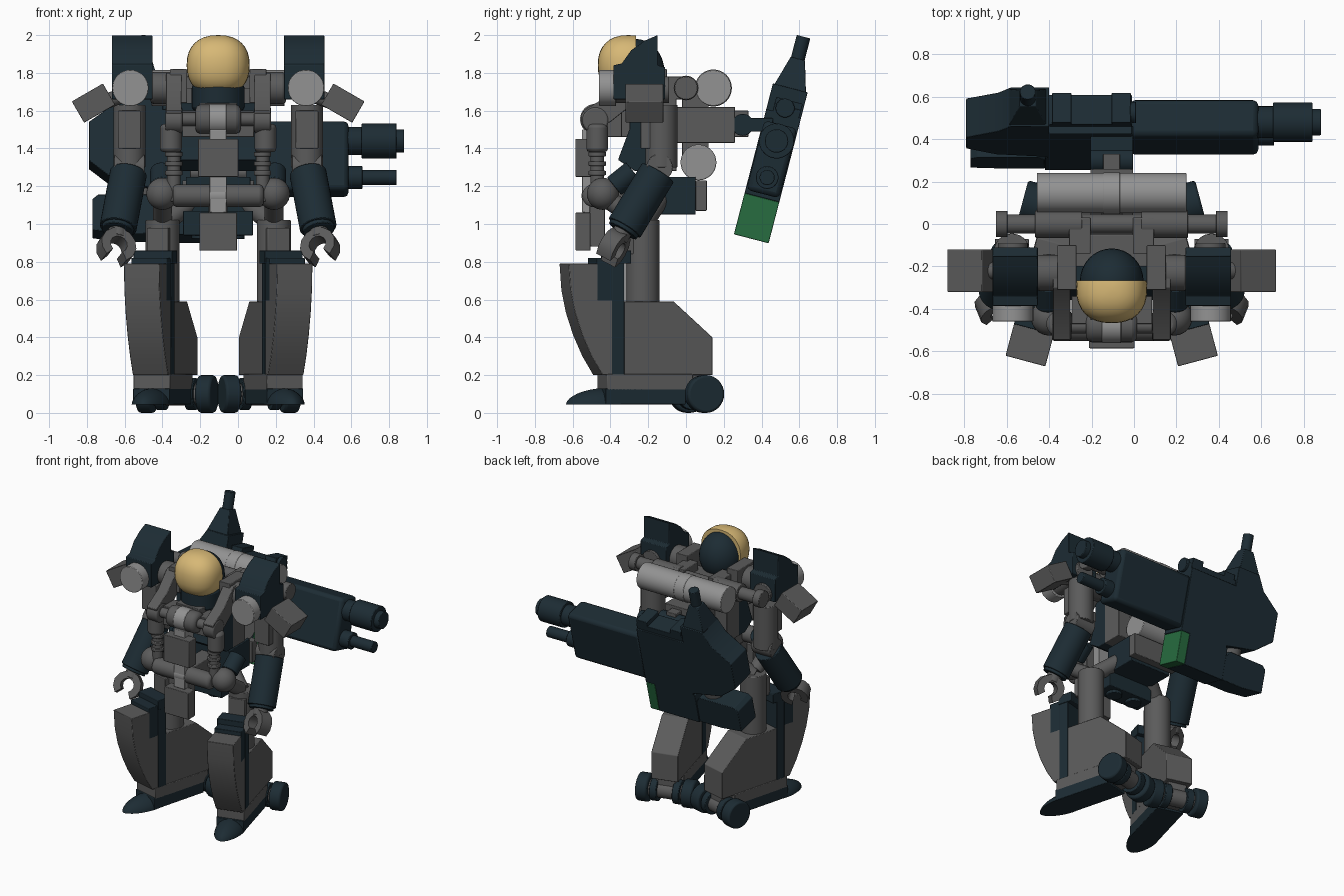
import bpy, bmesh
from math import radians, sin, cos
from mathutils import Matrix, Vector

CX = -0.105                      # symmetry line of the body
I = Matrix.Identity(4)
T = Matrix.Translation


def R(deg, axis):
    return Matrix.Rotation(radians(deg), 4, axis)


def material(name, rgb):
    m = bpy.data.materials.new(name)
    m.diffuse_color = (*rgb, 1)
    return m


NAVY = material("navy", (0.012, 0.025, 0.034))
GOLD = material("gold", (0.68, 0.48, 0.18))
GREEN = material("green", (0.02, 0.15, 0.05))
GREY = material("dark_grey", (0.105, 0.105, 0.105))
LIGHT = material("light_grey", (0.29, 0.29, 0.29))


def finish(name, bm, m, mat, bevel=0):
    bmesh.ops.recalc_face_normals(bm, faces=bm.faces)
    me = bpy.data.meshes.new(name)
    bm.to_mesh(me)
    bm.free()
    me.shade_smooth()
    me.set_sharp_from_angle(angle=radians(32))
    ob = bpy.data.objects.new(name, me)
    bpy.context.collection.objects.link(ob)
    ob.matrix_world = m
    me.materials.append(mat or GREY)
    if bevel:
        b = ob.modifiers.new("bevel", 'BEVEL')
        b.width, b.segments, b.limit_method = bevel, 2, 'ANGLE'
    return ob


def box(name, lo, hi, mat=None, m=I, bevel=0.004):
    lo, hi = Vector(lo), Vector(hi)
    bm = bmesh.new()
    bmesh.ops.create_cube(bm, size=1, matrix=T((lo + hi) / 2) @ Matrix.Diagonal((*(hi - lo), 1)))
    return finish(name, bm, m, mat, bevel)


def cyl(name, a, b, r, mat=None, m=I, r2=None, bevel=0.004, seg=32):
    a, b = Vector(a), Vector(b)
    d = b - a
    bm = bmesh.new()
    bmesh.ops.create_cone(bm, cap_ends=True, segments=seg, radius1=r, radius2=r if r2 is None else r2,
                          depth=d.length, matrix=T((a + b) / 2) @ d.to_track_quat('Z', 'Y').to_matrix().to_4x4())
    return finish(name, bm, m, mat, bevel)


def prism(name, pts, d0, d1, mat=None, m=I, bevel=0.004):
    # profile in local x-z, extruded along y
    bm = bmesh.new()
    f = bm.faces.new([bm.verts.new((a, d0, b)) for a, b in pts])
    g = bmesh.ops.extrude_face_region(bm, geom=[f])['geom']
    bmesh.ops.translate(bm, vec=(0, d1 - d0, 0), verts=[v for v in g if isinstance(v, bmesh.types.BMVert)])
    return finish(name, bm, m, mat, bevel)


def ball(name, c, r, mat=None, m=I, power=1.0, cut=None):
    # ellipsoid, optionally squared off and cut by a plane (point, normal of the removed side)
    bm = bmesh.new()
    bmesh.ops.create_uvsphere(bm, u_segments=32, v_segments=16, radius=1)
    for v in bm.verts:
        v.co = [c[i] + r[i] * abs(v.co[i]) ** power * (1 if v.co[i] > 0 else -1) for i in range(3)]
    if cut:
        bmesh.ops.bisect_plane(bm, geom=bm.verts[:] + bm.edges[:] + bm.faces[:],
                               plane_co=cut[0], plane_no=cut[1], clear_outer=True)
        bmesh.ops.holes_fill(bm, edges=[e for e in bm.edges if e.is_boundary])
    return finish(name, bm, m, mat)


B = T((CX, 0, 0))                # body frame
SIDE = R(90, 'Z')                # turns prism profiles into y-z profiles

# Head
ball("helmet_shell", (0, -0.27, 1.81), (0.15, 0.155, 0.17), NAVY, B)
ball("visor", (0, -0.305, 1.84), (0.167, 0.162, 0.16), GOLD, B, 0.86, ((0, -0.265, 0), (0, 1, 0)))
cyl("neck", (0, -0.29, 1.6), (0, -0.29, 1.74), 0.14, NAVY, B, bevel=0.02)

# Torso core and chest
box("torso_back", (-0.2, -0.2, 1.28), (0.2, -0.05, 1.72), None, B)
prism("torso_core", [(-0.36, 1.34), (-0.27, 1.28), (-0.19, 1.28), (-0.19, 1.64), (-0.3, 1.64), (-0.3, 1.5)],
      -0.2, 0.2, NAVY, B @ SIDE)
cyl("chest_drum", (-0.12, -0.48, 1.555), (0.12, -0.48, 1.555), 0.077, None, B, bevel=0.025)
cyl("chest_drum_band", (-0.045, -0.48, 1.555), (0.045, -0.48, 1.555), 0.081, LIGHT, B)
box("chest_block", (-0.19, -0.47, 1.46), (0.19, -0.34, 1.6), None, B)
box("chest_support", (-0.1, -0.45, 1.46), (0.1, -0.2, 1.64), None, B)
box("chest_plate", (-0.107, -0.585, 1.25), (0.107, -0.5, 1.45), None, B)
box("chest_post", (-0.045, -0.55, 1.06), (0.045, -0.44, 1.5), LIGHT, B)
box("groin_plate", (-0.1, -0.585, 0.86), (0.1, -0.505, 1.06), None, B)
box("groin_mount", (-0.05, -0.51, 0.88), (0.05, -0.43, 1.1), None, B)

# Waist
cyl("waist_bar", (-0.24, -0.49, 1.15), (0.24, -0.49, 1.15), 0.06, None, B, bevel=0.02)
cyl("waist_bar_band", (-0.045, -0.49, 1.15), (0.045, -0.49, 1.15), 0.063, LIGHT, B)
box("hip_block", (-0.17, -0.2, 1.05), (0.17, 0.05, 1.25), NAVY, B)
box("hip_rear_plate", (-0.19, 0.05, 1.07), (0.19, 0.11, 1.23), None, B)
box("waist_link", (-0.06, -0.46, 1.1), (0.06, -0.18, 1.2), None, B)
box("pelvis_block", (-0.185, -0.31, 0.94), (0.185, -0.16, 1.07), NAVY, B)
for x in (-0.085, 0.085):
    cyl("hip_underside_socket", (x, -0.235, 0.92), (x, -0.235, 0.95), 0.055, NAVY, B)

# Back pack
cyl("upper_tank", (-0.352, 0.145, 1.72), (0.352, 0.145, 1.72), 0.095, LIGHT, B)
cyl("upper_tank_band", (-0.04, 0.145, 1.72), (0.04, 0.145, 1.72), 0.098, LIGHT, B)
cyl("lower_tank", (-0.15, 0.066, 1.326), (0.15, 0.066, 1.326), 0.095, LIGHT, B)
box("pack_block", (-0.1, -0.06, 1.43), (0.1, 0.26, 1.62), None, B)
box("pack_spine", (-0.05, -0.02, 1.3), (0.05, 0.12, 1.72), None, B)
box("pack_mount", (-0.04, 0.25, 1.46), (0.04, 0.33, 1.6), None, B)
cyl("gun_pivot", (-0.1, 0.3, 1.525), (0.1, 0.3, 1.525), 0.058, NAVY, B)
box("gun_bracket", (-0.1, 0.3, 1.49), (0.1, 0.46, 1.56), NAVY, B)
cyl("shoulder_axle", (-0.545, 0, 1.72), (0.545, 0, 1.72), 0.045, None, B)

for s in (-1, 1):
    X = lambda dx, y, z: (CX + s * dx, y, z)

    def xbox(name, x0, x1, y0, y1, z0, z1, mat=None):
        a, b = sorted((CX + s * x0, CX + s * x1))
        return box(name, (a, y0, z0), (b, y1, z1), mat)

    # Collar and front frame
    xbox("collar_block", 0.165, 0.255, -0.31, -0.1, 1.64, 1.82)
    xbox("collar_rear_block", 0.1, 0.2, -0.14, 0.03, 1.66, 1.78)
    cyl("axle_cap", X(0.49, 0, 1.72), X(0.545, 0, 1.72), 0.062)
    cyl("axle_collar", X(0.14, 0, 1.72), X(0.36, 0, 1.72), 0.065)
    cyl("shoulder_joint", X(0.2, -0.23, 1.72), X(0.36, -0.23, 1.72), 0.085, bevel=0.02)
    cyl("shoulder_pin", X(0.34, -0.23, 1.72), X(0.45, -0.23, 1.72), 0.055, LIGHT)
    prism("frame_strut", [(-0.545, 1.6), (-0.41, 1.68), (-0.3, 1.8), (-0.2, 1.8), (-0.2, 1.7), (-0.4, 1.54), (-0.51, 1.5)],
          -0.042, 0.042, None, T((CX + s * 0.235, 0, 0)) @ SIDE)
    cyl("frame_knuckle", X(0.19, -0.48, 1.55), X(0.28, -0.48, 1.55), 0.07, bevel=0.01)
    cyl("frame_capsule", X(0.25, -0.47, 1.38), X(0.25, -0.47, 1.53), 0.058, bevel=0.02)
    cyl("frame_column", X(0.235, -0.47, 1.12), X(0.235, -0.47, 1.4), 0.036)
    for z in (1.27, 1.32, 1.37):
        cyl("column_ring", X(0.235, -0.47, z - 0.012), X(0.235, -0.47, z + 0.012), 0.046)
    cyl("drum_arm", X(0.1, -0.48, 1.555), X(0.235, -0.48, 1.555), 0.035)
    ball("hip_ball", X(0.295, -0.44, 1.16), (0.085,) * 3)
    cyl("hip_ball_cup", X(0.3, -0.38, 1.2), X(0.3, -0.28, 1.28), 0.06, NAVY)
    cyl("hip_ball_link", X(0.295, -0.44, 1.15), X(0.295, -0.25, 1.02), 0.05)
    cyl("hip_axle", X(0.12, -0.14, 1.14), X(0.295, -0.23, 1.0), 0.055)

    # Shoulder armour
    S = T((CX + s * 0.455, 0, 0))
    prism("shoulder_armour", [(-0.385, 1.66), (-0.385, 1.84), (-0.34, 1.85), (-0.29, 1.92), (-0.22, 1.97),
                              (-0.15, 2.0), (-0.15, 1.84), (-0.11, 1.83), (-0.11, 1.66)],
          -0.107, 0.107, NAVY, S @ SIDE)
    cyl("shoulder_disc", X(0.465, -0.46, 1.72), X(0.465, -0.37, 1.72), 0.096, LIGHT)
    cyl("shoulder_drum", X(0.465, -0.38, 1.71), X(0.465, -0.09, 1.71), 0.07)
    box("shoulder_plate", (-0.095, -0.1, -0.065), (0.095, 0.1, 0.065), None,
        T(X(0.66, -0.22, 1.64)) @ R(30 * s, 'Y'))
    cyl("plate_mount", X(0.45, -0.22, 1.7), X(0.62, -0.22, 1.64), 0.04)

    # Arm
    cyl("upper_arm", X(0.47, -0.13, 1.3), X(0.47, -0.13, 1.63), 0.085)
    xbox("upper_arm_face", 0.41, 0.53, -0.24, -0.13, 1.4, 1.6)
    cyl("elbow", X(0.39, -0.14, 1.3), X(0.55, -0.14, 1.3), 0.07)
    top, low, hand = (Vector(X(*p)) for p in ((0.475, -0.15, 1.27), (0.53, -0.325, 0.98), (0.54, -0.385, 0.875)))
    cyl("forearm", top, low, 0.098, NAVY)
    cyl("forearm_cuff", low - (low - top) * 0.3, low + (low - top) * 0.06, 0.085, NAVY)
    cyl("wrist", low, hand + (low - hand) * 0.45, 0.05)
    H = T(hand) @ (low - top).to_track_quat('Z', 'Y').to_matrix().to_4x4() @ R(35 * s, 'Z')
    claw = [(0.098 * cos(radians(125 + i * 29)), 0.098 * sin(radians(125 + i * 29))) for i in range(11)]
    claw += [(x * 0.48, z * 0.48) for x, z in reversed(claw)]
    prism("hand", claw, -0.045, 0.045, None, H, 0)

    # Leg, turned outwards
    L = T((CX + s * 0.295, -0.23, 0)) @ R(15 * s, 'Z')
    cyl("thigh", (0, 0, 0.55), (0, 0, 1.02), 0.09, None, L)
    box("thigh_face", (-0.06, -0.1, 0.84), (0.06, 0, 0.98), None, L)
    prism("shin_guard", [(-0.43, 0.79), (-0.42, 0.65), (-0.395, 0.53), (-0.355, 0.41), (-0.305, 0.3),
                         (-0.245, 0.2), (-0.19, 0.2), (-0.19, 0.6), (-0.27, 0.6), (-0.27, 0.79)],
          -0.097, 0.097, None, L @ SIDE)
    prism("calf", [(-0.13, 0.2), (0.358, 0.2), (0.358, 0.4), (0.145, 0.59), (-0.13, 0.59)],
          -0.097, 0.097, None, L @ SIDE)
    box("shin_strip", (-0.1, -0.195, 0.2), (0.1, -0.125, 0.8), NAVY, L)
    box("knee_block", (-0.097, -0.275, 0.59), (0.097, -0.19, 0.82), NAVY, L)
    box("knee_cap", (-0.105, -0.2, 0.79), (0.105, -0.09, 0.86), NAVY, L)

    # Foot and rear wheels
    box("ankle", (-0.1, -0.22, 0.12), (0.1, 0.25, 0.205), None, L)
    box("foot", (-0.1, -0.23, 0.045), (0.1, 0.21, 0.13), NAVY, L)
    ball("toe", (0, -0.22, 0.045), (0.1, 0.2, 0.085), NAVY, L, 1.12, ((0, 0, 0.045), (0, 0, -1)))
    box("wheel_bracket", (-0.07, 0.15, 0.06), (0.07, 0.33, 0.2), None, L)
    cyl("wheel_axle", (-0.17, 0.295, 0.1), (0.17, 0.295, 0.1), 0.06, None, L)
    for w in (-0.165, 0.165):
        cyl("wheel", (w - 0.042, 0.295, 0.1), (w + 0.042, 0.295, 0.1), 0.1, NAVY, L, bevel=0.012)
        cyl("wheel_collar", (w * 0.5 - 0.025, 0.295, 0.1), (w * 0.5 + 0.025, 0.295, 0.1), 0.085, NAVY, L)

# Large gun, leaning back across the pack
G = T((0, 0.477, 1.43)) @ R(-14.5, 'X')
prism("gun_stock", [(-0.79, -0.12), (-0.79, 0.09), (-0.64, 0.2), (-0.58, 0.3), (-0.4, 0.3), (-0.4, -0.28), (-0.65, -0.23)],
      -0.095, 0.095, NAVY, G)
cyl("sight_base", (-0.5, 0, 0.29), (-0.5, 0, 0.46), 0.125, NAVY, G @ T((-0.5, 0, 0)) @ R(45, 'Z') @ T((0.5, 0, 0)),
    r2=0.055, seg=4)
cyl("sight_post", (-0.5, 0, 0.44), (-0.5, 0, 0.58), 0.037, NAVY, G)
box("gun_body", (-0.41, -0.095, -0.3), (-0.01, 0.095, 0.16), NAVY, G)
box("gun_rail", (-0.4, -0.06, 0.15), (-0.01, 0.085, 0.2), NAVY, G)
for x in (-0.34, -0.06):
    box("gun_rail_clip", (x - 0.045, -0.06, 0.15), (x + 0.045, 0.085, 0.235), NAVY, G)
for z in (-0.19, 0.0, 0.19):
    cyl("gun_body_ring", (-0.02, 0, z), (0.01, 0, z), 0.07 if z < 0.1 else 0.05, NAVY, G)
prism("barrel_shroud", [(-0.02, -0.28), (0.585, -0.28), (0.585, 0.1), (-0.02, 0.1)], -0.09, 0.09, NAVY, G, 0.025)
cyl("barrel_collar", (0.57, 0, 0.01), (0.67, 0, 0.01), 0.075, NAVY, G)
cyl("muzzle", (0.655, 0, 0.01), (0.84, 0, 0.01), 0.093, NAVY, G)
cyl("muzzle_tip", (0.83, 0, 0.01), (0.88, 0, 0.01), 0.062, NAVY, G)
cyl("lower_barrel_collar", (0.57, 0, -0.19), (0.66, 0, -0.19), 0.06, NAVY, G)
cyl("lower_barrel", (0.64, 0, -0.19), (0.84, 0, -0.19), 0.04, NAVY, G)
prism("rear_magazine", [(-0.77, -0.5), (-0.77, -0.33), (-0.74, -0.305), (-0.45, -0.305), (-0.42, -0.35), (-0.42, -0.52), (-0.6, -0.52)],
      -0.09, 0.09, NAVY, G)
box("magazine", (-0.42, -0.095, -0.525), (-0.085, 0.095, -0.29), NAVY, G)
box("magazine_end", (-0.085, -0.095, -0.525), (-0.012, 0.095, -0.3), GREEN, G)
cyl("stock_grip", (-0.52, 0, -0.32), (-0.52, 0, -0.2), 0.07, None, G)
